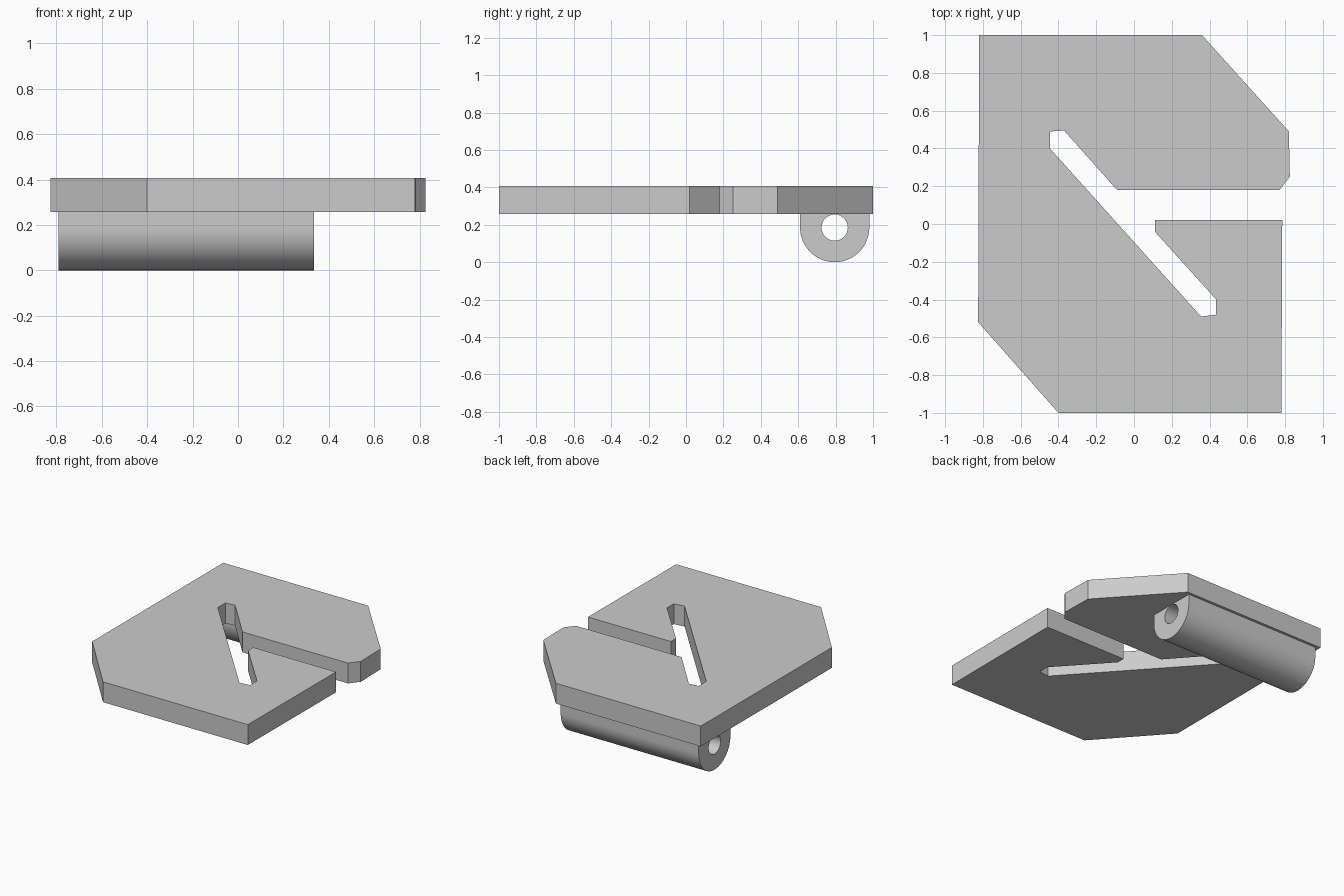
import bpy, bmesh
from math import pi, sin, cos, radians
from mathutils import Vector, Matrix

cube = bpy.data.objects.get("Cube")
if cube:
    bpy.data.objects.remove(cube, do_unlink=True)

grey = bpy.data.materials.new("light grey")
grey.use_nodes = True
colour = (0.6, 0.6, 0.6, 1)
grey.diffuse_color = colour
grey.node_tree.nodes["Principled BSDF"].inputs["Base Color"].default_value = colour


def prism(name, loops, depth, matrix):
    """Fill closed 2D loops (outline first, then holes) and extrude them."""
    bm = bmesh.new()
    for loop in loops:
        verts = [bm.verts.new((u, v, 0)) for u, v in loop]
        for a, b in zip(verts, verts[1:] + verts[:1]):
            bm.edges.new((a, b))
    bmesh.ops.triangle_fill(bm, edges=bm.edges[:], use_beauty=True, normal=(0, 0, 1))
    extruded = bmesh.ops.extrude_face_region(bm, geom=bm.faces[:], use_keep_orig=True)
    top = [g for g in extruded["geom"] if isinstance(g, bmesh.types.BMVert)]
    bmesh.ops.translate(bm, verts=top, vec=(0, 0, depth))
    bmesh.ops.transform(bm, matrix=matrix, verts=bm.verts[:])
    bmesh.ops.recalc_face_normals(bm, faces=bm.faces[:])
    mesh = bpy.data.meshes.new(name)
    bm.to_mesh(mesh)
    bm.free()
    mesh.materials.append(grey)
    obj = bpy.data.objects.new(name, mesh)
    bpy.context.collection.objects.link(obj)
    return obj


def arc(cx, cy, r, start, end, steps):
    return [(cx + r * cos(start + (end - start) * i / steps),
             cy + r * sin(start + (end - start) * i / steps)) for i in range(steps + 1)]


# Flat plate: upper arm, diagonal slot, lower arm, chamfered corner
outline = [(-0.82, 1), (0.36, 1), (0.82, 0.49), (0.825, 0.25), (0.77, 0.18),
           (-0.09, 0.18), (-0.37, 0.495), (-0.445, 0.49), (-0.445, 0.40),
           (0.355, -0.49), (0.435, -0.48), (0.435, -0.40), (0.11, -0.04),
           (0.11, 0.02), (0.785, 0.02), (0.78, -1), (-0.40, -1), (-0.825, -0.52)]
prism("plate", [outline], 0.15, Matrix.Translation((0, 0, 0.257)))

# Hinge barrel under the rear edge: U-shaped section with a pin hole
cy, cz, r = 0.795, 0.185, 0.185
section = [(cy - r, 0.257)] + arc(cy, cz, r, pi, 2 * pi, 48) + [(cy + r, 0.257)]
hole = arc(cy, cz, 0.07, 0, 2 * pi, 40)[:-1]
# Section axes become y and z, the extrusion runs along x
to_x = Matrix(((0, 0, 1, -0.79), (1, 0, 0, 0), (0, 1, 0, 0), (0, 0, 0, 1)))
barrel = prism("hinge_barrel", [section, hole], 1.125, to_x)

bpy.ops.object.select_all(action='DESELECT')
barrel.select_set(True)
bpy.context.view_layer.objects.active = barrel
bpy.ops.object.shade_smooth_by_angle(angle=radians(30))
